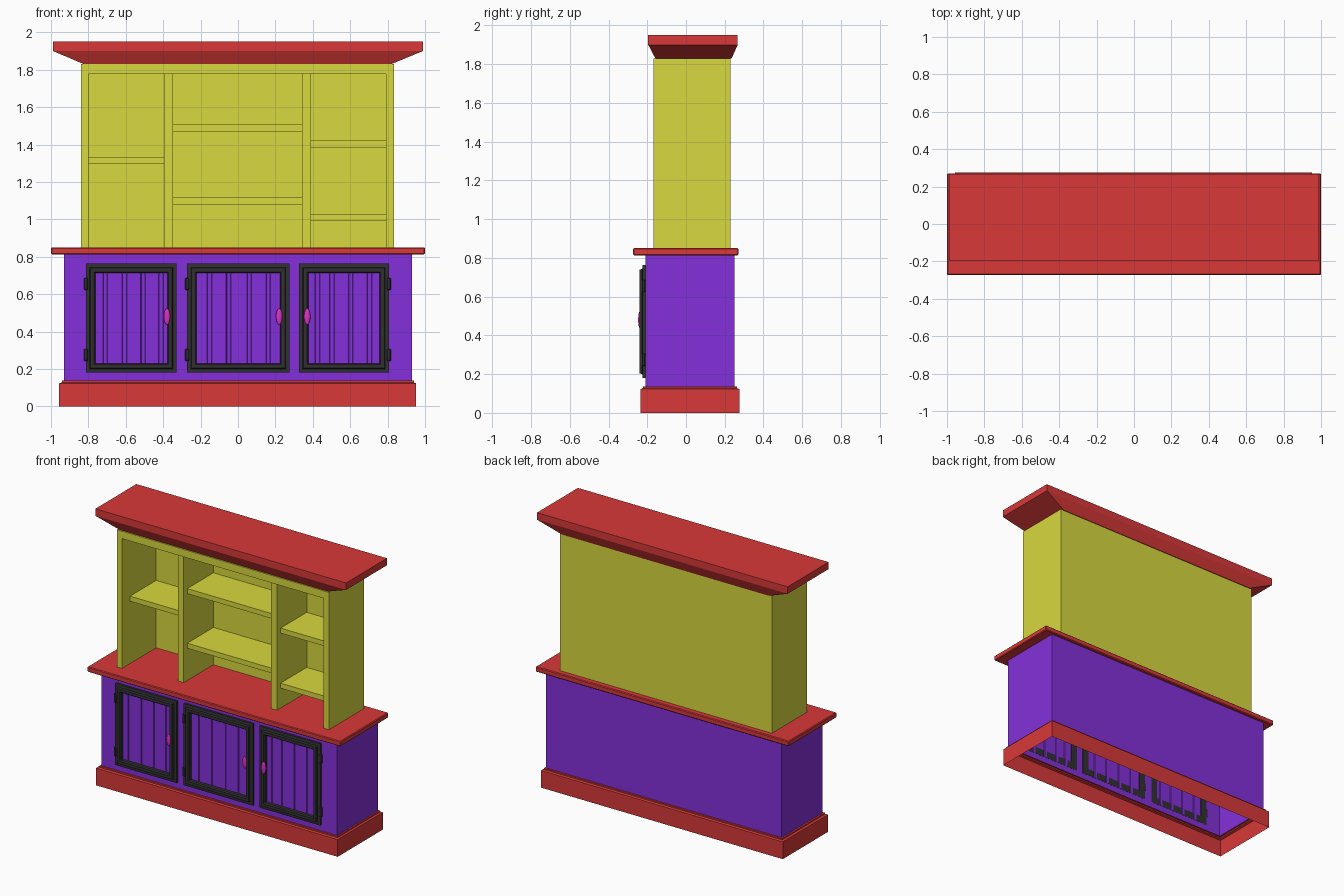
import bpy, bmesh, math

if "Cube" in bpy.data.objects:
    bpy.data.objects.remove(bpy.data.objects["Cube"])


def material(name, color):
    m = bpy.data.materials.new(name)
    m.diffuse_color = (*color, 1)
    m.use_nodes = True
    m.node_tree.nodes["Principled BSDF"].inputs["Base Color"].default_value = m.diffuse_color
    return m


RED = material("red", (0.69, 0.04, 0.04))
YELLOW = material("yellow", (0.69, 0.69, 0.05))
PURPLE = material("purple", (0.23, 0.03, 0.70))
BLACK = material("black", (0.03, 0.03, 0.03))
PINK = material("pink", (0.70, 0.03, 0.55))


def finish(bm, name, mat, recalc=True):
    if recalc:
        bmesh.ops.recalc_face_normals(bm, faces=bm.faces[:])
    me = bpy.data.meshes.new(name)
    bm.to_mesh(me)
    bm.free()
    me.materials.append(mat)
    ob = bpy.data.objects.new(name, me)
    bpy.context.collection.objects.link(ob)
    return ob


def loft(name, rings, mat, caps=True, closed=False):
    """Skin a series of four-corner rings."""
    bm = bmesh.new()
    loops = [[bm.verts.new(p) for p in r] for r in rings]
    pairs = list(zip(loops, loops[1:]))
    if closed:
        pairs.append((loops[-1], loops[0]))
    for a, b in pairs:
        for i in range(4):
            j = (i + 1) % 4
            bm.faces.new((a[i], a[j], b[j], b[i]))
    if caps:
        bm.faces.new(loops[0])
        bm.faces.new(loops[-1])
    return finish(bm, name, mat)


def flat(x0, x1, y0, y1, z):
    return [(x0, y0, z), (x1, y0, z), (x1, y1, z), (x0, y1, z)]


def box(name, x0, x1, y0, y1, z0, z1, mat, bevel=0):
    ob = loft(name, [flat(x0, x1, y0, y1, z0), flat(x0, x1, y0, y1, z1)], mat)
    if bevel:
        mod = ob.modifiers.new("bevel", 'BEVEL')
        mod.width = bevel
        mod.segments = 1
    return ob


# Open-bottomed plinth with a small stepped lip
OUT = (-0.957, 0.952, -0.235, 0.275)
LIP = (-0.942, 0.94, -0.222, 0.262)
CAB = (-0.93, 0.93, -0.21, 0.25)
loft("plinth", [flat(*OUT, 0), flat(*OUT, 0.123), flat(*LIP, 0.128),
                flat(*LIP, 0.137), flat(*CAB, 0.137)], RED, caps=False)

# Doors: x range, groove centres, knob x, hinge side
DOORS = [(-0.813, -0.328, (-0.71, -0.607, -0.507, -0.412), -0.38, -1),
         (-0.272, 0.275, (-0.152, -0.05, 0.06, 0.162), 0.22, -1),
         (0.326, 0.807, (0.425, 0.503, 0.603, 0.703), 0.37, 1)]
Z0, Z1 = 0.18, 0.763

# Cabinet shell, front wall left open behind each door
xs = [-0.93] + [x for d in DOORS for x in d[:2]] + [0.93]
zs = [0.137, Z0, Z1, 0.82]
bm = bmesh.new()
grid = [[bm.verts.new((x, -0.21, z)) for x in xs] for z in zs]
for r in range(3):
    for c in range(7):
        if not (r == 1 and c % 2 == 1):
            bm.faces.new((grid[r][c], grid[r][c + 1], grid[r + 1][c + 1], grid[r + 1][c]))
back = [[bm.verts.new((x, 0.25, z)) for x in (-0.93, 0.93)] for z in (zs[0], zs[3])]
bm.faces.new((back[0][1], back[0][0], back[1][0], back[1][1]))
left = [grid[r][0] for r in range(4)]
right = [grid[r][-1] for r in range(4)]
bm.faces.new(left + [back[1][0], back[0][0]])
bm.faces.new(right[::-1] + [back[0][1], back[1][1]])
finish(bm, "cabinet_shell", PURPLE)

# Door frame cross-section: (inset from outer edge, y)
PROFILE = [(0, -0.209), (0, -0.224), (0.02, -0.226), (0.024, -0.24),
           (0.044, -0.24), (0.05, -0.232), (0.05, -0.209)]

for n, (x0, x1, grooves, knob_x, side) in enumerate(DOORS, 1):
    loft(f"door_frame_{n}",
         [[(x0 + i, y, Z0 + i), (x1 - i, y, Z0 + i),
           (x1 - i, y, Z1 - i), (x0 + i, y, Z1 - i)] for i, y in PROFILE],
         BLACK, caps=False, closed=True)

    # Grooved plank panel
    pts = [(x0, -0.21)]
    for g in grooves:
        pts += [(g - 0.013, -0.21), (g - 0.01, -0.204), (g + 0.01, -0.204), (g + 0.013, -0.21)]
    pts.append((x1, -0.21))
    bm = bmesh.new()
    lo = [bm.verts.new((x, y, Z0)) for x, y in pts]
    hi = [bm.verts.new((x, y, Z1)) for x, y in pts]
    for i in range(len(pts) - 1):
        bm.faces.new((lo[i], lo[i + 1], hi[i + 1], hi[i]))
    finish(bm, f"door_panel_{n}", PURPLE, recalc=False)

    # Hinges
    hx = x0 if side < 0 else x1
    for h, z in enumerate((0.275, 0.655), 1):
        box(f"hinge_{n}_{h}", hx - 0.011, hx + 0.011, -0.228, -0.209,
            z - 0.032, z + 0.032, BLACK, 0.004)

    # Oval knob
    bpy.ops.mesh.primitive_uv_sphere_add(segments=20, ring_count=12, radius=1,
                                         location=(knob_x, -0.238, 0.48))
    knob = bpy.context.object
    knob.name = f"knob_{n}"
    knob.scale = (0.017, 0.009, 0.043)
    knob.data.materials.append(PINK)
    bpy.ops.object.shade_smooth()

# Countertop
box("countertop", -1, 1, -0.273, 0.27, 0.813, 0.85, RED, 0.005)

# Hutch carcass
box("hutch_back", -0.84, 0.835, 0.22, 0.23, 0.85, 1.83, YELLOW)
box("hutch_side_left", -0.84, -0.8, -0.167, 0.22, 0.85, 1.83, YELLOW)
box("hutch_side_right", 0.792, 0.835, -0.167, 0.22, 0.85, 1.83, YELLOW)
box("hutch_top", -0.8, 0.792, -0.167, 0.22, 1.777, 1.83, YELLOW)
box("divider_left", -0.395, -0.348, -0.115, 0.22, 0.85, 1.777, YELLOW)
box("divider_right", 0.342, 0.389, -0.115, 0.22, 0.85, 1.777, YELLOW)

# Shelves
SHELVES = [(-0.8, -0.395, 1.295), (-0.348, 0.342, 1.47), (-0.348, 0.342, 1.08),
           (0.389, 0.792, 1.385), (0.389, 0.792, 0.992)]
for n, (x0, x1, z) in enumerate(SHELVES, 1):
    box(f"shelf_{n}", x0, x1, -0.075, 0.22, z, z + 0.036, YELLOW)

# Flared crown
TOP = (-0.99, 0.99, -0.195, 0.267)
loft("crown", [flat(-0.82, 0.815, -0.157, 0.235, 1.828),
               flat(*TOP, 1.90), flat(*TOP, 1.95)], RED)
